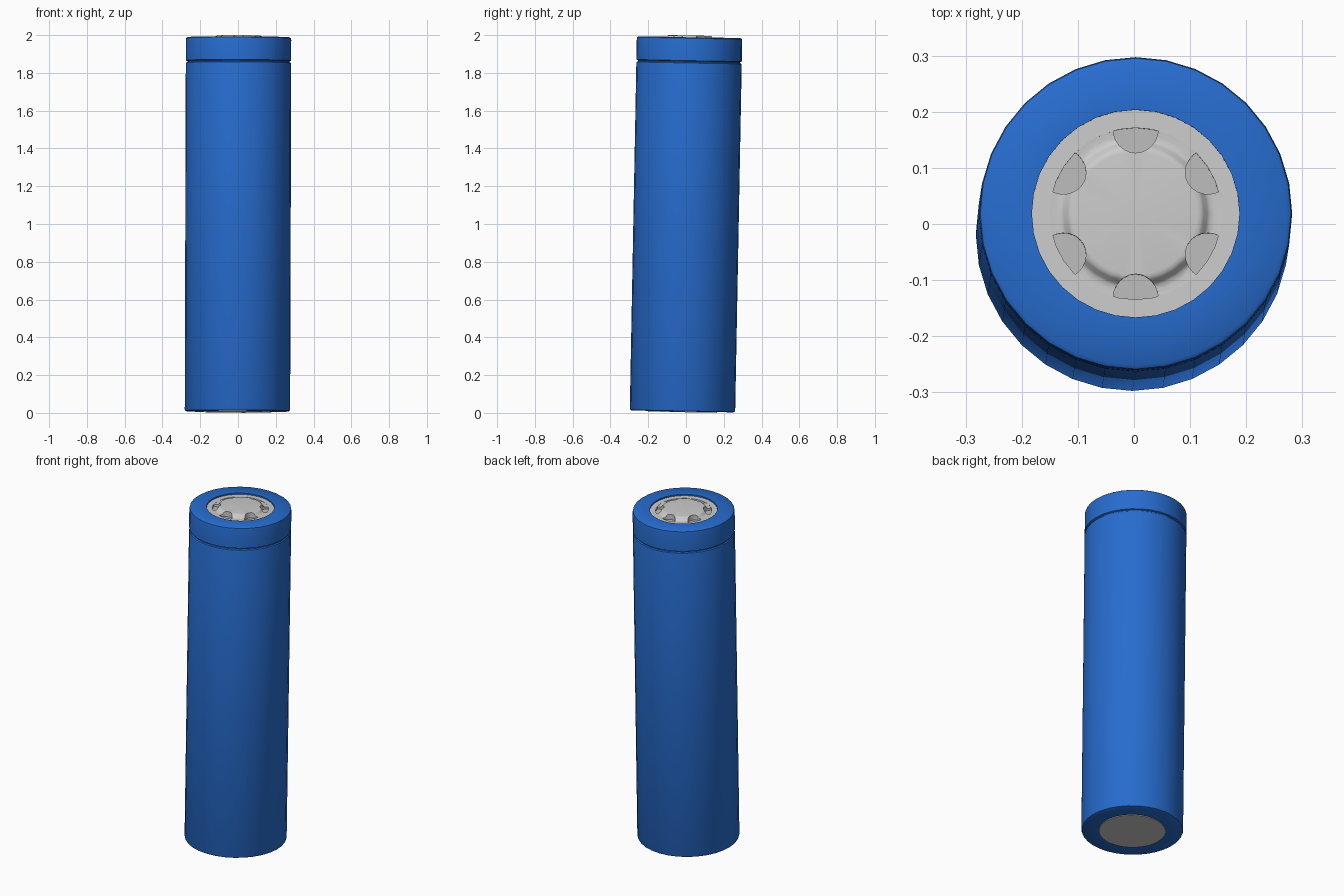
import bpy, bmesh, math
from mathutils import Matrix, Vector

if "Cube" in bpy.data.objects:
    bpy.data.objects.remove(bpy.data.objects["Cube"])

# The cell leans slightly; pivot at mid height
PIVOT = Matrix.Translation((0, 0, 1))
TILT = PIVOT @ Matrix.Rotation(-0.0188, 4, 'X') @ Matrix.Rotation(0.003, 4, 'Y') @ PIVOT.inverted()


def material(name, rgb):
    m = bpy.data.materials.new(name)
    m.diffuse_color = (*rgb, 1)
    m.use_nodes = True
    m.node_tree.nodes["Principled BSDF"].inputs["Base Color"].default_value = m.diffuse_color
    return m


def lathe(name, profile, mat=None, steps=32):
    """Revolve (radius, z) points around the z axis."""
    bm = bmesh.new()
    vs = [bm.verts.new((r, 0, z)) for r, z in profile]
    es = [bm.edges.new(pair) for pair in zip(vs, vs[1:])]
    bmesh.ops.spin(bm, geom=vs + es, cent=(0, 0, 0), axis=(0, 0, 1),
                   angle=math.tau, steps=steps, use_duplicate=False)
    bmesh.ops.remove_doubles(bm, verts=bm.verts, dist=1e-5)
    bmesh.ops.recalc_face_normals(bm, faces=bm.faces)
    me = bpy.data.meshes.new(name)
    bm.to_mesh(me)
    bm.free()
    ob = bpy.data.objects.new(name, me)
    bpy.context.collection.objects.link(ob)
    if mat:
        me.materials.append(mat)
    return ob


def activate(ob):
    bpy.ops.object.select_all(action='DESELECT')
    ob.select_set(True)
    bpy.context.view_layer.objects.active = ob


blue = material("blue_wrap", (0.02, 0.15, 0.62))
dark = material("dark_grey", (0.5, 0.5, 0.5))

# Plastic sleeve with crimp groove and rolled end lips
sleeve = lathe("sleeve", [
    (0, 0.02), (0.182, 0.02), (0.182, 0.008), (0.27, 0.008), (0.276, 0.011), (0.279, 0.018),
    (0.279, 1.845), (0.277, 1.853), (0.271, 1.857), (0.271, 1.862), (0.279, 1.866),
    (0.279, 1.975), (0.277, 1.984), (0.270, 1.989), (0.185, 1.989),
    (0.185, 1.964), (0, 1.964)], blue)

# Negative end plate
base_plate = lathe("negative_plate", [(0, 0.004), (0.182, 0.004), (0.182, 0.03), (0, 0.03)])

# Positive end: vent floor, flat flange, raised button
vent_floor = lathe("vent_floor", [(0, 1.960), (0.160, 1.960), (0.160, 1.967), (0, 1.967)], dark)
flange = lathe("cap_flange", [(0.153, 1.962), (0.185, 1.962), (0.185, 1.981),
                              (0.153, 1.981), (0.153, 1.962)])
button = lathe("cap_button", [
    (0, 1.962), (0.153, 1.962), (0.153, 1.980), (0.142, 1.979), (0.133, 1.980),
    (0.128, 1.984), (0.122, 1.993), (0.117, 1.997), (0.110, 1.998), (0, 1.998)])

# Six vent notches cut into the button rim
for i in range(6):
    a = math.radians(30 + 60 * i)
    bpy.ops.mesh.primitive_cylinder_add(
        vertices=24, radius=0.044, depth=0.2, rotation=(0, 0, a),
        location=(0.152 * math.cos(a), 0.152 * math.sin(a), 1.98))
    cutter = bpy.context.object
    cutter.scale.y = 0.92
    cutter.hide_render = True
    mod = button.modifiers.new("notch", 'BOOLEAN')
    mod.operation = 'DIFFERENCE'
    mod.solver = 'EXACT'
    mod.object = cutter
    activate(button)
    bpy.ops.object.modifier_apply(modifier=mod.name)
    bpy.data.objects.remove(cutter)

# Lean every part together and smooth the round surfaces
for ob in (sleeve, base_plate, vent_floor, flange, button):
    ob.data.transform(TILT)
    activate(ob)
    bpy.ops.object.shade_smooth_by_angle(angle=math.radians(40))
